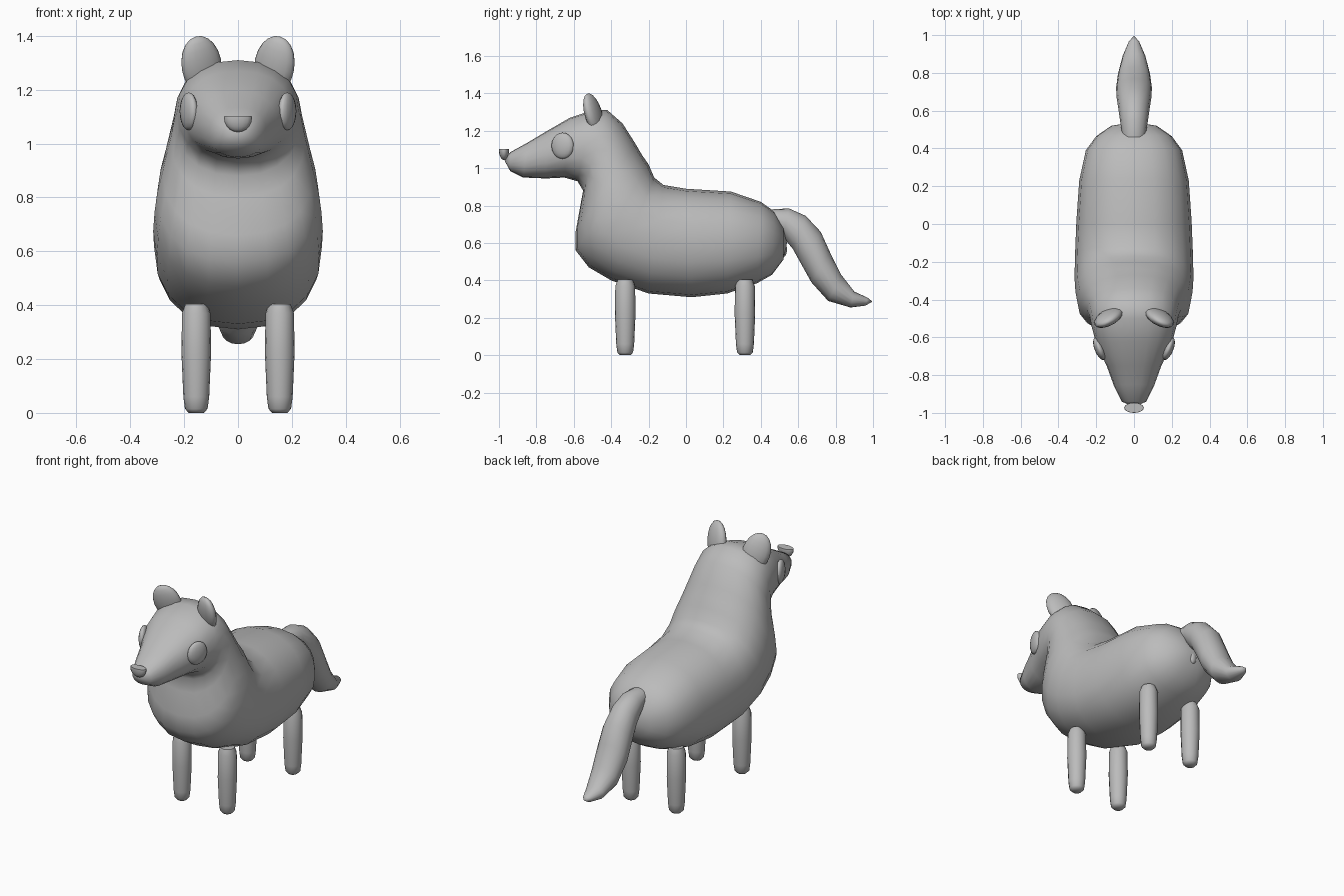
import bpy, bmesh, math
from mathutils import Matrix, Vector

if "Cube" in bpy.data.objects:
    bpy.data.objects.remove(bpy.data.objects["Cube"])

grey = bpy.data.materials.new("plain grey")
grey.diffuse_color = (0.5, 0.5, 0.5, 1)
grey.use_nodes = True
grey.node_tree.nodes["Principled BSDF"].inputs["Base Color"].default_value = grey.diffuse_color


def finish(name, bm, angle=60):
    bmesh.ops.recalc_face_normals(bm, faces=bm.faces[:])
    me = bpy.data.meshes.new(name)
    bm.to_mesh(me)
    bm.free()
    me.materials.append(grey)
    ob = bpy.data.objects.new(name, me)
    bpy.context.collection.objects.link(ob)
    bpy.ops.object.select_all(action='DESELECT')
    ob.select_set(True)
    bpy.context.view_layer.objects.active = ob
    bpy.ops.object.shade_smooth_by_angle(angle=math.radians(angle))
    return ob


def power(v, p):
    return math.copysign(abs(v) ** p, v)


def loft(name, start, rings, end, sides=16, p=1.0):
    """Skin of cross-sections, each (top y, top z, bottom y, bottom z, half width)."""
    bm = bmesh.new()
    loops = []
    for ty, tz, by, bz, w in rings:
        top, bot = Vector((0, ty, tz)), Vector((0, by, bz))
        mid, half = (top + bot) / 2, (top - bot) / 2
        loop = []
        for i in range(sides):
            a = 2 * math.pi * i / sides
            co = mid + half * power(math.cos(a), p)
            co.x = w * power(math.sin(a), p)
            loop.append(bm.verts.new(co))
        loops.append(loop)
    for a, b in zip(loops, loops[1:]):
        for i in range(sides):
            j = (i + 1) % sides
            bm.faces.new((a[i], a[j], b[j], b[i]))
    for tip, loop in ((start, loops[0]), (end, loops[-1])):
        v = bm.verts.new((0, *tip))
        for i in range(sides):
            bm.faces.new((v, loop[i], loop[(i + 1) % sides]))
    return finish(name, bm)


def ellipsoid(name, centre, radii, rot=Matrix(), cut=None):
    bm = bmesh.new()
    bmesh.ops.create_uvsphere(bm, u_segments=16, v_segments=10, radius=1)
    if cut is not None:  # flat top
        bmesh.ops.bisect_plane(bm, geom=bm.verts[:] + bm.edges[:] + bm.faces[:],
                               plane_co=(0, 0, cut), plane_no=(0, 0, 1), clear_outer=True)
        bmesh.ops.holes_fill(bm, edges=[e for e in bm.edges if e.is_boundary])
    m = Matrix.Translation(centre) @ rot @ Matrix.Diagonal((*radii, 1))
    bmesh.ops.transform(bm, matrix=m, verts=bm.verts[:])
    return finish(name, bm)


# Torso, neck and head in one skin
loft("body", (0.54, 0.60), [
    (0.52, 0.69, 0.52, 0.51, 0.12),
    (0.47, 0.77, 0.46, 0.43, 0.20),
    (0.40, 0.82, 0.38, 0.385, 0.255),
    (0.24, 0.875, 0.22, 0.33, 0.29),
    (0.00, 0.89, 0.03, 0.31, 0.305),
    (-0.12, 0.91, -0.20, 0.33, 0.312),
    (-0.17, 0.95, -0.40, 0.40, 0.315),
    (-0.20, 1.02, -0.52, 0.47, 0.31),
    (-0.235, 1.07, -0.59, 0.56, 0.30),
    (-0.27, 1.13, -0.59, 0.66, 0.28),
    (-0.34, 1.24, -0.565, 0.80, 0.25),
    (-0.42, 1.31, -0.55, 0.88, 0.235),
    (-0.50, 1.31, -0.58, 0.93, 0.225),
    (-0.62, 1.27, -0.65, 0.95, 0.20),
    (-0.75, 1.195, -0.75, 0.945, 0.145),
    (-0.85, 1.135, -0.87, 0.95, 0.105),
    (-0.94, 1.085, -0.94, 0.985, 0.065),
], (-0.97, 1.04), sides=20, p=0.88)

# Drooping tail
loft("tail", (0.45, 0.74), [
    (0.46, 0.78, 0.47, 0.69, 0.06),
    (0.55, 0.785, 0.52, 0.63, 0.072),
    (0.64, 0.745, 0.57, 0.57, 0.082),
    (0.72, 0.66, 0.62, 0.48, 0.092),
    (0.77, 0.55, 0.67, 0.39, 0.095),
    (0.83, 0.43, 0.76, 0.29, 0.085),
    (0.90, 0.34, 0.88, 0.255, 0.06),
    (0.97, 0.308, 0.96, 0.265, 0.028),
], (0.997, 0.287))
ellipsoid("tail_root", (0, 0.52, 0.565), (0.025, 0.02, 0.04))

# Nose with a flat top
ellipsoid("nose", (0, -0.973, 1.095), (0.052, 0.027, 0.052), cut=0.15)

for s, side in ((-1, "left"), (1, "right")):
    # Ears lean outward and are turned a little
    ear_rot = (Matrix.Rotation(-0.35 * s, 4, 'Z') @ Matrix.Rotation(0.3 * s, 4, 'Y')
               @ Matrix.Rotation(0.22, 4, 'X'))
    ellipsoid(f"ear_{side}", (0.135 * s, -0.495, 1.29), (0.08, 0.038, 0.115), ear_rot)
    # Eyes are flattened discs on the sides of the head
    ellipsoid(f"eye_{side}", (0.183 * s, -0.66, 1.12), (0.026, 0.064, 0.07),
              Matrix.Rotation(-0.38 * s, 4, 'Z'))
    # Legs: rounded posts
    for y, end in ((-0.325, "front"), (0.315, "hind")):
        bm = bmesh.new()
        n, prev = 16, None
        for r, z in ((0.028, 0), (0.042, 0.015), (0.048, 0.06), (0.055, 0.22),
                     (0.053, 0.37), (0.04, 0.405)):
            ring = [bm.verts.new((0.155 * s + r * math.cos(2 * math.pi * i / n),
                                  y + r * math.sin(2 * math.pi * i / n), z)) for i in range(n)]
            if prev:
                for i in range(n):
                    j = (i + 1) % n
                    bm.faces.new((prev[i], prev[j], ring[j], ring[i]))
            else:
                bm.faces.new(ring)
            prev = ring
        bm.faces.new(prev)
        finish(f"{end}_leg_{side}", bm)
